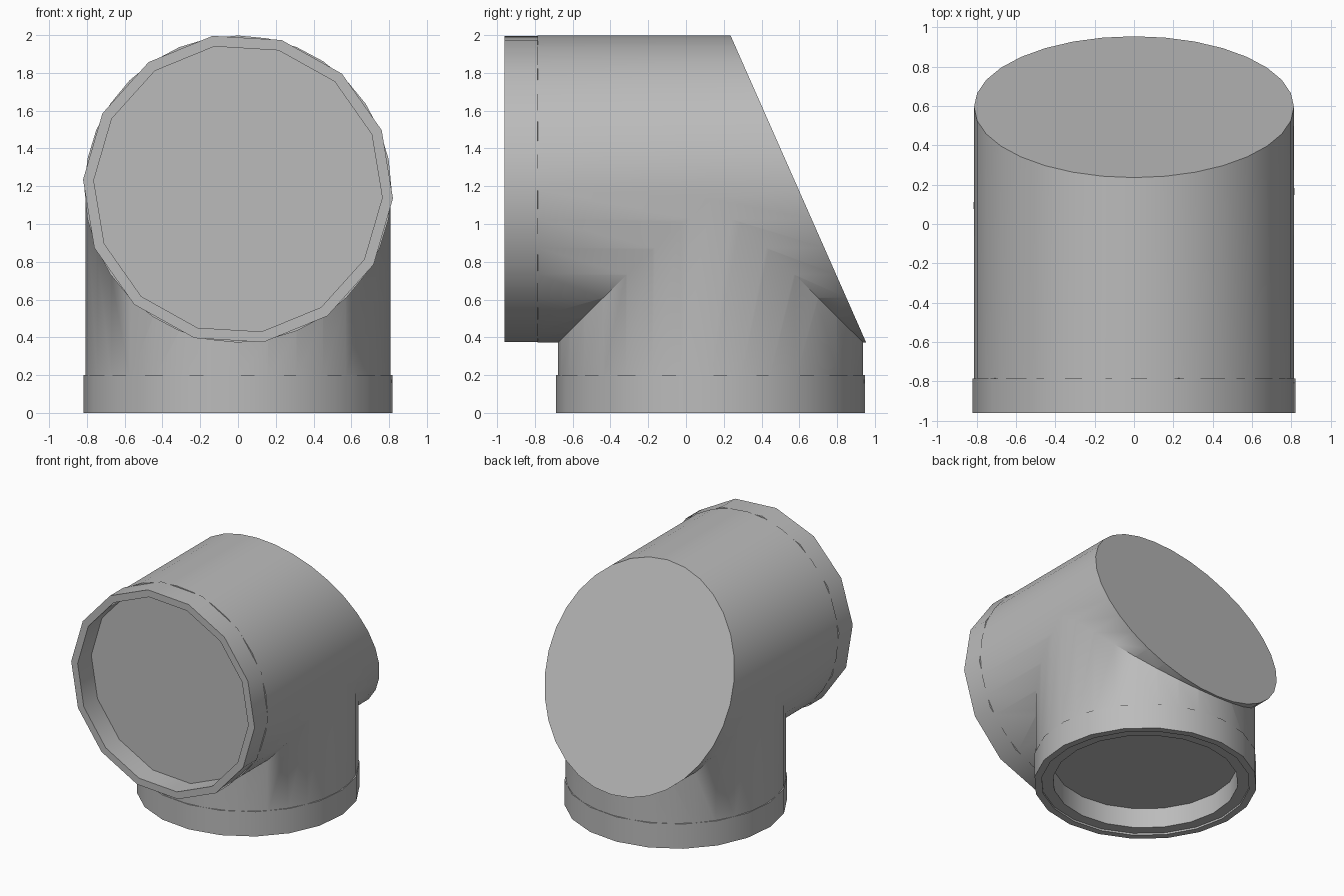
import bpy
import bmesh
from math import pi, sin, cos, radians
from mathutils import Vector, Matrix

cube = bpy.data.objects.get("Cube")
if cube:
    bpy.data.objects.remove(cube)

grey = bpy.data.materials.new("plain_grey")
grey.use_nodes = True
grey.diffuse_color = (0.5, 0.5, 0.5, 1)
grey.node_tree.nodes["Principled BSDF"].inputs["Base Color"].default_value = (0.5, 0.5, 0.5, 1)

# Axes of the two pipe branches; local z runs from the open end inward
FRONT = Matrix.Translation((0, -0.96, 1.185)) @ Matrix.Rotation(radians(-90), 4, 'X')
BASE = Matrix.Translation((0, 0.13, 0))


def lathe(name, profile, sides, frame, phase=0.0, tube=False):
    """Turn a (radius, height) profile; tube closes it on itself, otherwise cap the ends."""
    bm = bmesh.new()
    rings = []
    for r, h in profile:
        angles = [phase + 2 * pi * i / sides for i in range(sides)]
        rings.append([bm.verts.new((r * cos(a), r * sin(a), h)) for a in angles])
    pairs = list(zip(rings, rings[1:]))
    if tube:
        pairs.append((rings[-1], rings[0]))
    else:
        bm.faces.new(rings[0])
        bm.faces.new(rings[-1])
    for a, b in pairs:
        for i in range(sides):
            j = (i + 1) % sides
            bm.faces.new((a[i], a[j], b[j], b[i]))
    bmesh.ops.transform(bm, matrix=frame, verts=bm.verts)
    bmesh.ops.recalc_face_normals(bm, faces=bm.faces)
    mesh = bpy.data.meshes.new(name)
    bm.to_mesh(mesh)
    bm.free()
    mesh.materials.append(grey)
    obj = bpy.data.objects.new(name, mesh)
    bpy.context.collection.objects.link(obj)
    return obj


def smooth(obj, angle):
    bpy.ops.object.select_all(action='DESELECT')
    obj.select_set(True)
    bpy.context.view_layer.objects.active = obj
    bpy.ops.object.shade_smooth_by_angle(angle=radians(angle))


# Elbow body: two equal pipes joined, their end caps forming the recess floors
body = lathe("elbow_body", [(0.813, 0.175), (0.813, 2.2)], 32, FRONT)
branch = lathe("lower_branch", [(0.808, 0.175), (0.808, 1.185)], 32, BASE)
union = body.modifiers.new("join", 'BOOLEAN')
union.operation = 'UNION'
union.solver = 'EXACT'
union.object = branch
bpy.context.view_layer.objects.active = body
bpy.ops.object.modifier_apply(modifier=union.name)
bpy.data.objects.remove(branch)

# Slanted flat back
bm = bmesh.new()
bm.from_mesh(body.data)
cut = bmesh.ops.bisect_plane(bm, geom=bm.verts[:] + bm.edges[:] + bm.faces[:],
                             plane_co=Vector((0, 0.235, 2)), plane_no=Vector((0, 1.63, 0.72)),
                             clear_outer=True)
rim = [e for e in cut["geom_cut"] if isinstance(e, bmesh.types.BMEdge)]
bmesh.ops.holes_fill(bm, edges=rim, sides=0)
bmesh.ops.recalc_face_normals(bm, faces=bm.faces)
bm.to_mesh(body.data)
bm.free()
smooth(body, 50)

# Faceted collar around the front opening
front_collar = lathe("front_collar",
                     [(0.765, 0), (0.822, 0), (0.822, 0.175), (0.765, 0.18)],
                     14, FRONT, phase=0.06, tube=True)
smooth(front_collar, 40)

# Stepped collar around the bottom opening
base_collar = lathe("base_collar",
                    [(0.68, 0.015), (0.765, 0.015), (0.765, 0), (0.818, 0),
                     (0.818, 0.2), (0.68, 0.2)],
                    20, BASE, phase=0.05, tube=True)
smooth(base_collar, 40)
